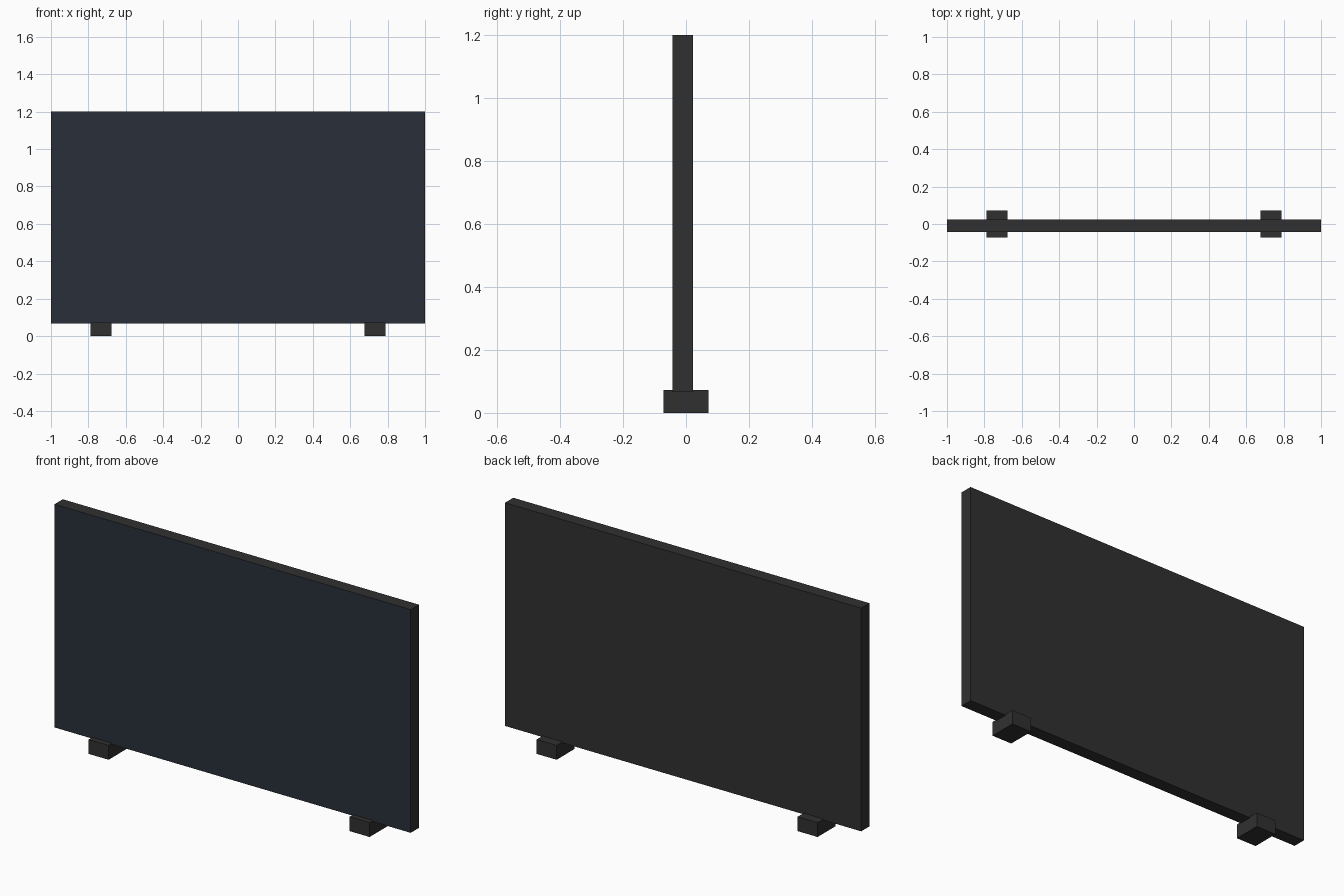
import bpy

if "Cube" in bpy.data.objects:
    bpy.data.objects.remove(bpy.data.objects["Cube"])


def material(name, rgb):
    m = bpy.data.materials.new(name)
    m.diffuse_color = (*rgb, 1)
    m.use_nodes = True
    m.node_tree.nodes["Principled BSDF"].inputs["Base Color"].default_value = m.diffuse_color
    return m


def box(name, lo, hi, mat):
    size = [b - a for a, b in zip(lo, hi)]
    centre = [(a + b) / 2 for a, b in zip(lo, hi)]
    bpy.ops.mesh.primitive_cube_add(size=1, location=centre)
    ob = bpy.context.object
    ob.name = name
    ob.scale = size
    bpy.ops.object.transform_apply(location=False, rotation=False, scale=True)
    ob.data.materials.append(mat)
    return ob


casing = material("casing_dark", (0.03, 0.03, 0.031))
glass = material("screen_blue_black", (0.022, 0.028, 0.042))

# Flat panel; its front face is the screen
panel = box("screen_panel", (-1, -0.043, 0.067), (1, 0.023, 1.2), casing)
panel.data.materials.append(glass)
for face in panel.data.polygons:
    if face.normal.y < -0.5:
        face.material_index = 1

# Block feet, overlapping the bottom edge of the panel
for side, x in (("left", -0.733), ("right", 0.733)):
    box(side + "_foot", (x - 0.056, -0.071, 0), (x + 0.056, 0.071, 0.073), casing)
